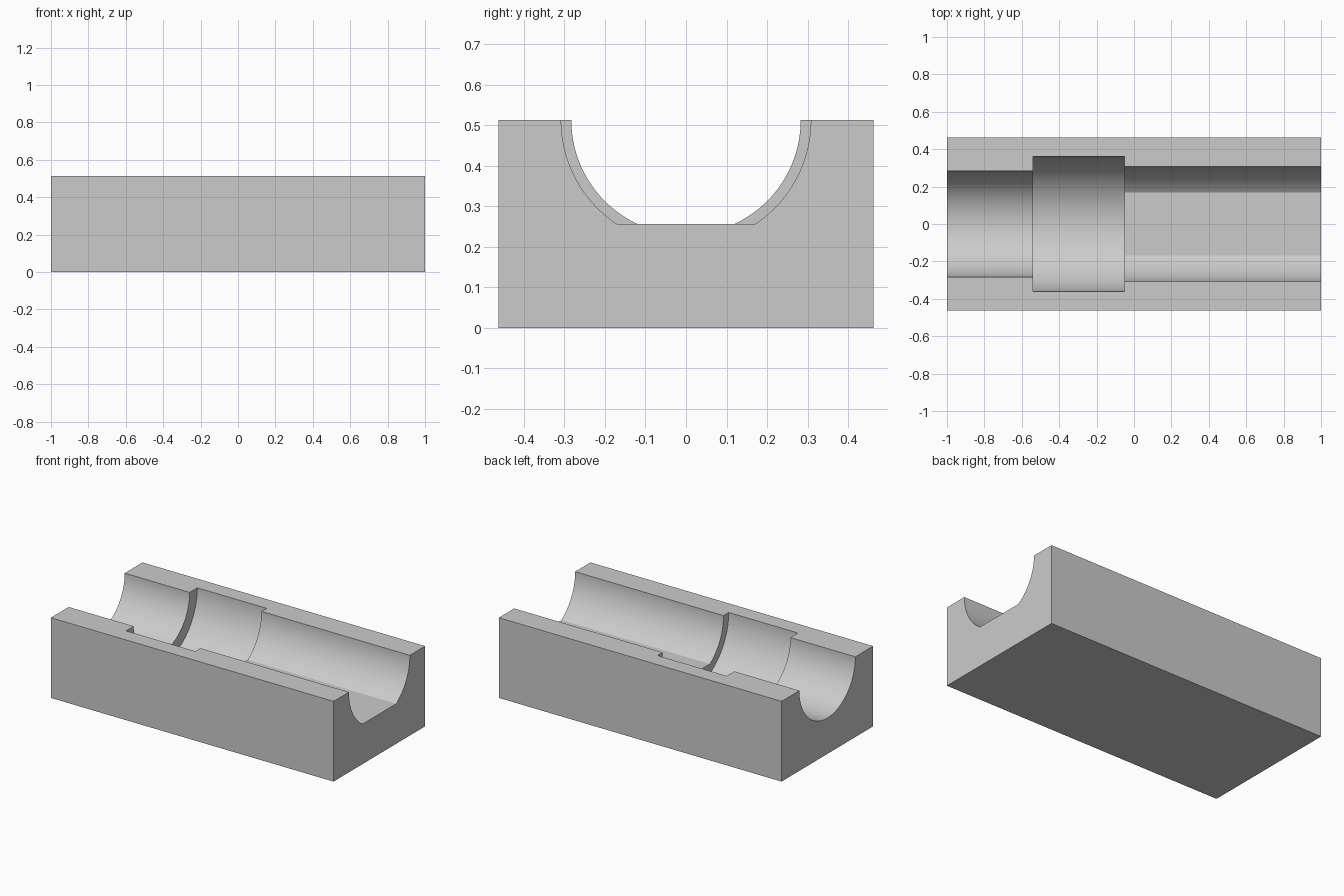
import bpy, bmesh, math

LENGTH, WIDTH, HEIGHT = 2.0, 0.925, 0.513
FLOOR = 0.256

default = bpy.data.objects.get("Cube")
if default:
    bpy.data.objects.remove(default, do_unlink=True)

grey = bpy.data.materials.new("plain_grey")
grey.use_nodes = True
colour = (0.6, 0.6, 0.6, 1)
grey.diffuse_color = colour
grey.node_tree.nodes["Principled BSDF"].inputs["Base Color"].default_value = colour


def prism(name, profile, x0, x1):
    """Extrude a (y, z) profile along x."""
    bm = bmesh.new()
    face = bm.faces.new([bm.verts.new((x0, y, z)) for y, z in profile])
    result = bmesh.ops.extrude_face_region(bm, geom=[face])
    verts = [v for v in result["geom"] if isinstance(v, bmesh.types.BMVert)]
    bmesh.ops.translate(bm, verts=verts, vec=(x1 - x0, 0, 0))
    bmesh.ops.recalc_face_normals(bm, faces=bm.faces)
    mesh = bpy.data.meshes.new(name)
    bm.to_mesh(mesh)
    bm.free()
    mesh.materials.append(grey)
    obj = bpy.data.objects.new(name, mesh)
    bpy.context.collection.objects.link(obj)
    return obj


def trough(radius, depth, steps=64):
    """Half-round section, open above the block, flattened at the given depth."""
    end = math.asin(min(1, depth / radius))
    half = [(radius * math.cos(end * i / steps), HEIGHT - radius * math.sin(end * i / steps))
            for i in range(steps + 1)]
    half.insert(0, (radius, HEIGHT + 0.2))
    mirrored = [(-y, z) for y, z in reversed(half)]
    if depth >= radius:
        mirrored = mirrored[1:]
    return half + mirrored


# Solid block
w = WIDTH / 2
block = prism("cradle_block", [(-w, 0), (w, 0), (w, HEIGHT), (-w, HEIGHT)],
              -LENGTH / 2, LENGTH / 2)

# Round channel, wide middle pocket, flat-floored channel
cutters = [
    prism("round_channel_cutter", trough(0.283, 0.283), -1.1, -0.3),
    prism("flat_channel_cutter", trough(0.308, HEIGHT - FLOOR), -0.3, 1.1),
    prism("pocket_cutter", trough(0.36, 0.36), -0.54, -0.05),
]

bpy.ops.object.select_all(action="DESELECT")
block.select_set(True)
bpy.context.view_layer.objects.active = block
for cutter in cutters:
    mod = block.modifiers.new(cutter.name, "BOOLEAN")
    mod.operation = "DIFFERENCE"
    mod.solver = "EXACT"
    mod.object = cutter
    bpy.ops.object.modifier_apply(modifier=mod.name)
    bpy.data.objects.remove(cutter, do_unlink=True)

bpy.ops.object.shade_smooth_by_angle(angle=math.radians(30))
